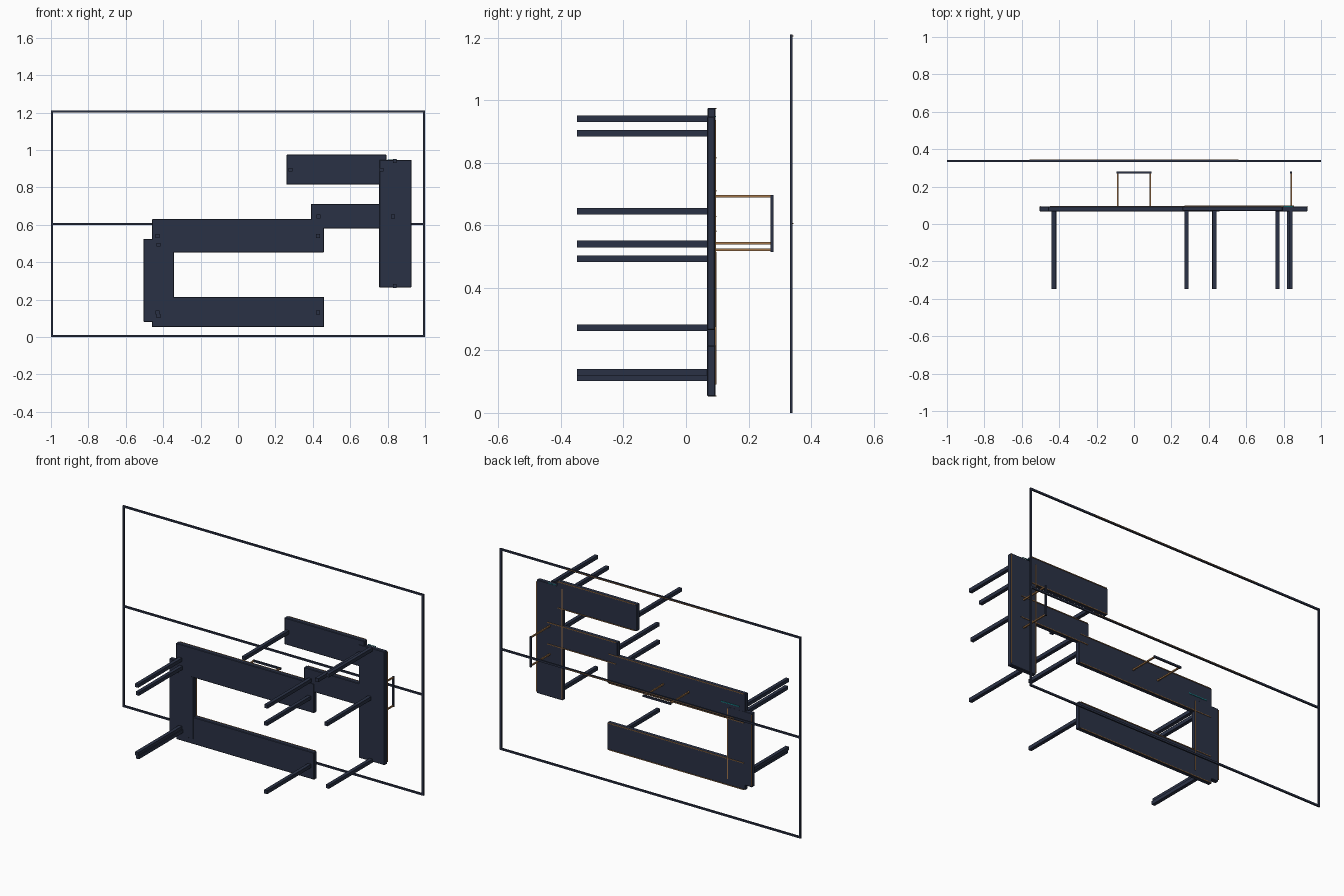
import bpy, bmesh

if "Cube" in bpy.data.objects:
    bpy.data.objects.remove(bpy.data.objects["Cube"])


def material(name, rgb):
    m = bpy.data.materials.new(name)
    m.diffuse_color = (*rgb, 1)
    m.use_nodes = True
    m.node_tree.nodes["Principled BSDF"].inputs["Base Color"].default_value = m.diffuse_color
    return m


NAVY = material("dark navy", (0.023, 0.031, 0.060))
BROWN = material("warm brown", (0.36, 0.18, 0.07))
TEAL = material("teal", (0.01, 0.27, 0.30))


def box(name, x, y, z, mat, bevel=0):
    """Box from (min, max) pairs on each axis."""
    bm = bmesh.new()
    bmesh.ops.create_cube(bm, size=1)
    for v in bm.verts:
        v.co = [lo + (c + 0.5) * (hi - lo) for c, (lo, hi) in zip(v.co, (x, y, z))]
    me = bpy.data.meshes.new(name)
    bm.to_mesh(me)
    bm.free()
    me.materials.append(mat)
    ob = bpy.data.objects.new(name, me)
    bpy.context.collection.objects.link(ob)
    if bevel:
        mod = ob.modifiers.new("soft edge", "BEVEL")
        mod.width = bevel
        mod.segments = 1
    return ob


def around(c, size):
    return (c - size / 2, c + size / 2)


# Outer rectangular frame with a middle rail
W, H, T = 1.0, 1.21, 0.011
FY = (0.332, 0.341)
for side, x in (("left", -W + T / 2), ("right", W - T / 2)):
    box(f"frame_post_{side}", around(x, T), FY, (0, H), NAVY)
for part, z in (("bottom", T / 2), ("middle", H / 2), ("top", H - T / 2)):
    box(f"frame_rail_{part}", (-W, W), FY, around(z, T), NAVY)
    if part != "bottom":
        box(f"rail_trim_{part}", (-0.56, 0.56), (0.340, 0.344), around(z, 0.003), BROWN)

# Thick boards forming two hooked shapes: name, x range, z range
BOARDS = [
    ("right_upright_board", (0.755, 0.928), (0.265, 0.947)),
    ("upper_long_board", (-0.46, 0.459), (0.452, 0.63)),
    ("left_upright_board", (-0.505, -0.342), (0.08, 0.525)),
    ("lower_long_board", (-0.46, 0.459), (0.052, 0.215)),
    ("middle_short_board", (0.39, 0.865), (0.579, 0.712)),
    ("top_short_board", (0.26, 0.794), (0.814, 0.975)),
]
for i, (name, x, z) in enumerate(BOARDS):
    off = 0.0003 * i
    box(name, x, (0.067 + off, 0.093 + off), z, NAVY, bevel=0.003)
    # Thin edge strips along the back of both long sides
    s, y = 0.004, (0.092 + off, 0.0965 + off)
    if x[1] - x[0] > z[1] - z[0]:
        for n, c in (("low", z[0] + s / 2), ("high", z[1] - s / 2)):
            box(f"{name}_strip_{n}", (x[0] + 0.01, x[1] - 0.01), y, around(c, s), BROWN)
    else:
        for n, c in (("left", x[0] + s / 2), ("right", x[1] - s / 2)):
            box(f"{name}_strip_{n}", around(c, s), y, (z[0] + 0.01, z[1] - 0.01), BROWN)

# Long square legs
LEGS = [(-0.43, 0.54), (0.427, 0.54), (-0.425, 0.493), (-0.425, 0.112),
        (-0.43, 0.130), (0.427, 0.130), (0.43, 0.645), (0.828, 0.645),
        (0.28, 0.894), (0.767, 0.894), (0.838, 0.941), (0.838, 0.272)]
for i, (x, z) in enumerate(LEGS):
    box(f"leg_{i + 1}", around(x, 0.021), (-0.348, 0.07), around(z, 0.021), NAVY)

# Two U-shaped brackets: brown arms with a dark cross bar
ARM, R = (0.09, 0.275), 0.008
for s in (-1, 1):
    box("wide_bracket_arm", around(s * 0.086, R), ARM, around(0.543, R), BROWN)
    box("tall_bracket_arm", around(0.84, R), ARM, around(0.607 + s * 0.085, R), BROWN)
box("wide_bracket_bar", (-0.093, 0.093), (0.27, 0.28), around(0.543, 0.011), NAVY)
box("tall_bracket_bar", around(0.84, 0.011), (0.27, 0.28), (0.515, 0.697), NAVY)

# Small teal accent strips
box("teal_strip_back", (-0.42, -0.30), (0.092, 0.0965), around(0.545, 0.005), TEAL)
box("teal_strip_top", (0.80, 0.85), (0.092, 0.096), around(0.948, 0.003), TEAL)
